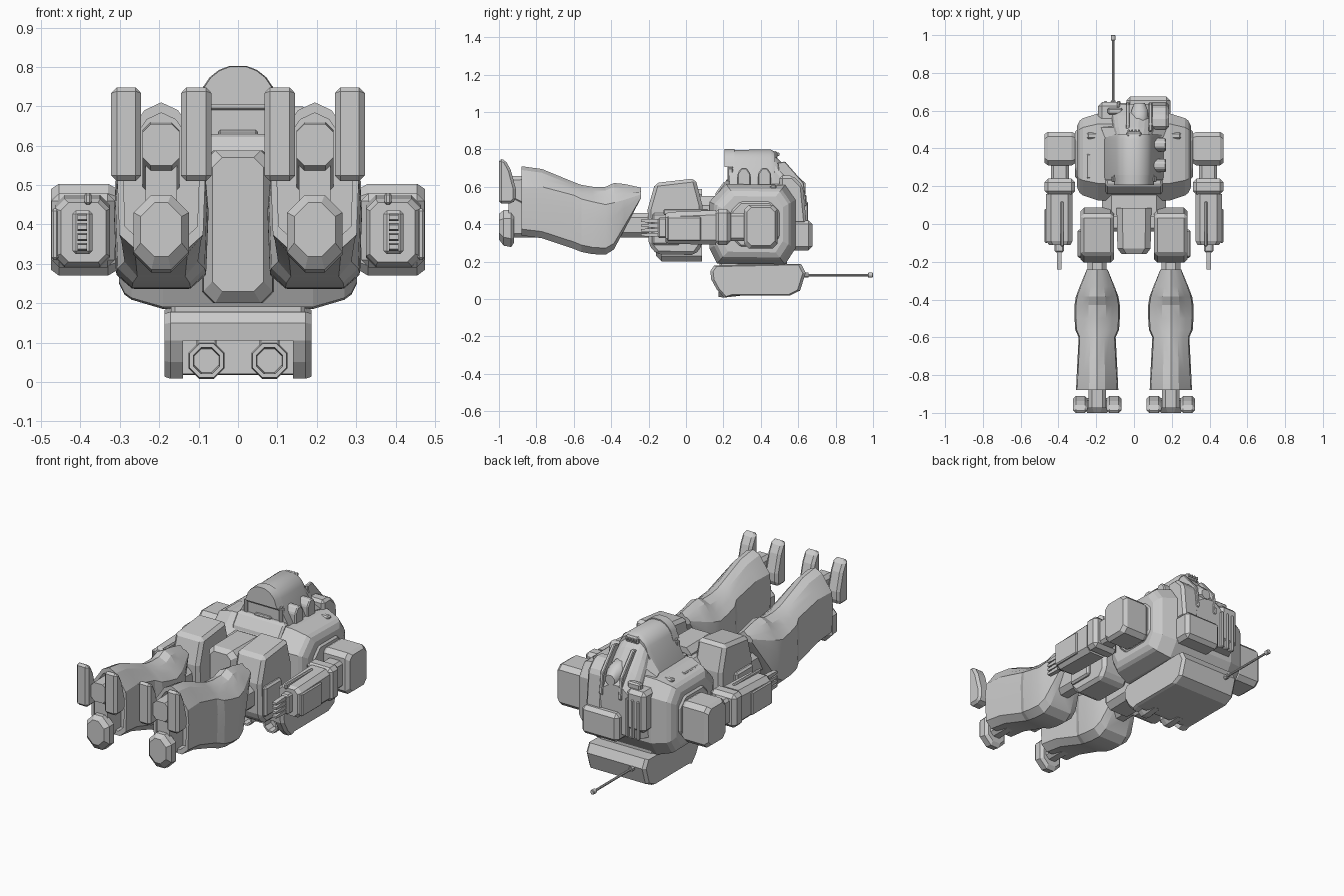
import bpy, bmesh, math

if "Cube" in bpy.data.objects:
    bpy.data.objects.remove(bpy.data.objects["Cube"])

grey = bpy.data.materials.new("plain grey")
grey.diffuse_color = (0.6, 0.6, 0.6, 1)
grey.use_nodes = True
grey.node_tree.nodes["Principled BSDF"].inputs["Base Color"].default_value = grey.diffuse_color


def place(axis, d, p):
    return {'x': (d, p[0], p[1]), 'y': (p[0], d, p[1]), 'z': (p[0], p[1], d)}[axis]


def loft(name, axis, rings, mirror=False, bevel=0):
    """Skin a list of (distance, profile) rings along an axis, capping both ends."""
    bm = bmesh.new()
    loops = [[bm.verts.new(place(axis, d, p)) for p in prof] for d, prof in rings]
    n = len(loops[0])
    for a, b in zip(loops, loops[1:]):
        for i in range(n):
            bm.faces.new((a[i], a[(i + 1) % n], b[(i + 1) % n], b[i]))
    bm.faces.new(loops[0][::-1])
    bm.faces.new(loops[-1])
    bmesh.ops.recalc_face_normals(bm, faces=bm.faces)
    me = bpy.data.meshes.new(name)
    bm.to_mesh(me)
    bm.free()
    me.materials.append(grey)
    ob = bpy.data.objects.new(name, me)
    bpy.context.collection.objects.link(ob)
    if bevel:
        m = ob.modifiers.new("bevel", 'BEVEL')
        m.width, m.segments, m.limit_method = bevel, 1, 'ANGLE'
    if mirror:
        m = ob.modifiers.new("mirror", 'MIRROR')
        m.use_mirror_merge = False
    return ob


def smooth(ob, angle=25):
    bpy.ops.object.select_all(action='DESELECT')
    ob.select_set(True)
    bpy.context.view_layer.objects.active = ob
    bpy.ops.object.shade_smooth_by_angle(angle=math.radians(angle))


def rect(a0, a1, b0, b1, c=0.0):
    """Rectangle with cut corners."""
    if not c:
        return [(a0, b0), (a1, b0), (a1, b1), (a0, b1)]
    return [(a0 + c, b0), (a1 - c, b0), (a1, b0 + c), (a1, b1 - c),
            (a1 - c, b1), (a0 + c, b1), (a0, b1 - c), (a0, b0 + c)]


def box(name, x, y, z, mirror=False, bevel=0.01):
    return loft(name, 'z', [(z[0], rect(*x, *y)), (z[1], rect(*x, *y))], mirror, bevel)


def prism(name, axis, prof, a, b, mirror=False, bevel=0):
    return loft(name, axis, [(a, prof), (b, prof)], mirror, bevel)


def circle(cx, cz, r, n=8):
    return [(cx + r * math.cos(math.tau * (i + .5) / n),
             cz + r * math.sin(math.tau * (i + .5) / n)) for i in range(n)]


def scaled(prof, s, c):
    return [(c[0] + (a - c[0]) * s, c[1] + (b - c[1]) * s) for a, b in prof]


def tube(name, cx, cz, r, r_in, y0, y1, depth, mirror=False):
    """Open-ended nozzle facing -y."""
    return loft(name, 'y', [(y1, circle(cx, cz, r * .8)), (y0 + .03, circle(cx, cz, r)),
                            (y0, circle(cx, cz, r * .93)), (y0, circle(cx, cz, r_in)),
                            (y0 + depth, circle(cx, cz, r_in * .9))], mirror)


LEG = 0.195


# Lower legs: shin ridge in front, rounded calf behind, hollow at the ankle
def shin(w, zb, zs, zt):
    half = [(.62 * w, zb), (w * .95, zb + (zs - zb) * .13), (w, zs - (zs - zb) * .3),
            (w * .94, zs), (w * .66, zs + (zt - zs) * .4), (w * .38, zt - .02)]
    return ([(LEG + x, z) for x, z in half] + [(LEG, zt)]
            + [(LEG - x, z) for x, z in reversed(half)])


ankle_end = shin(.112, .34, .60, .71)
hollow = scaled(ankle_end, .86, (LEG, .52))
smooth(loft("lower_leg", 'y', [(-.83, hollow), (-.88, hollow), (-.88, ankle_end)] + [
    (y, shin(*s)) for y, *s in (
        (-.77, .107, .325, .60, .695), (-.60, .098, .268, .555, .625),
        (-.56, .116, .252, .535, .61), (-.50, .12, .24, .52, .60), (-.43, .12, .237, .505, .60),
        (-.385, .113, .265, .515, .62), (-.33, .092, .37, .53, .615),
        (-.24, .055, .54, .56, .595))], True), 16)

# Feet: ankle, two toes and a heel
loft("ankle", 'y', [(-.975, rect(.148, .242, .55, .655, .02)),
                    (-.80, rect(.148, .242, .46, .66, .02))], True)
prism("ankle_link", 'y', rect(.155, .235, .40, .58, .02), -.95, -.80, True)
toe = [(-1, .51), (-.93, .51), (-.91, .53), (-.91, .59), (-.937, .69), (-.965, .742), (-1, .752)]
prism("inner_toe", 'x', toe, .067, .145, True, .018)
prism("outer_toe", 'x', toe, .246, .322, True, .018)
loft("heel", 'y', [(-1, rect(.143, .247, .318, .455, .035)),
                   (-.975, rect(.125, .265, .285, .475, .045)),
                   (-.935, rect(.125, .265, .278, .475, .045)),
                   (-.92, rect(.14, .25, .30, .455, .03))], True)
prism("heel_link", 'y', rect(.155, .235, .33, .45, .02), -.94, -.80, True)

# Thighs and hips
prism("thigh_link", 'y', rect(.145, .245, .33, .46, .025), -.36, -.15, True)
prism("thigh", 'x', [(-.2, .29), (-.155, .238), (.05, .236), (.088, .29), (.088, .5),
                     (.05, .645), (-.165, .62), (-.205, .48)], .107, .282, True, .018)
box("hip_side_plate", (.27, .3), (-.18, -.03), (.29, .46), True)
prism("hip_axle", 'x', rect(-.04, .06, .33, .45, .02), -.12, .12)
loft("crotch", 'y', [(-.16, rect(-.065, .065, .23, .57, .025)),
                     (-.13, rect(-.088, .088, .20, .588, .03)),
                     (.085, rect(-.092, .092, .20, .588, .03))])
prism("waist", 'y', rect(-.17, .17, .31, .55, .05), .04, .18)


# Torso: octagon profile narrowing toward the sides
def torso(s, x):
    prof = [(.125, .27), (.165, .19), (.53, .185), (.585, .27), (.585, .53),
            (.53, .61), (.215, .615), (.125, .52)]
    return (x, scaled(prof, s, (.36, .40)))


loft("torso", 'x', [torso(s, x) for s, x in (
    (.70, -.302), (.83, -.288), (.89, -.27), (1, -.19),
    (1, .19), (.89, .27), (.83, .288), (.70, .302))])
prism("side_frame", 'x', rect(.24, .50, .28, .52, .05), .28, .312, True, .01)
box("chest_plate", (-.25, -.20), (.24, .37), (.54, .602), bevel=.005)
box("shoulder_vent", (.185, .25), (.45, .485), (.54, .608), True, .008)
prism("belly_apron", 'x', [(.135, .45), (.16, .57), (.205, .63), (.24, .63), (.24, .45)],
      -.15, .15, bevel=.01)


# Tombstone cockpit on the chest: flared sides under a round roof
def arch(base_w, r, top, base):
    mid = top - r
    half = [(base_w, base), (base_w * .98, max(base, .615) if top > .72 else base + .05)]
    half += [(r * math.cos(a), mid + r * math.sin(a)) for a in (.15, .45, .75, 1.05, 1.35)]
    return half + [(-x, z) for x, z in reversed(half)]


smooth(loft("cockpit", 'y', [(.232, arch(.158, .098, .798, .5)), (.45, arch(.158, .10, .803, .5)),
                             (.475, arch(.152, .092, .79, .5))]), 35)
smooth(loft("cockpit_hood", 'y', [(.207, arch(.106, .094, .803, .705)),
                                  (.26, arch(.106, .098, .805, .705))]), 35)
box("cockpit_window_frame", (-.11, .11), (.222, .25), (.69, .71), bevel=.005)
for x in (-.12, .10):
    box("window_post", (x, x + .02), (.222, .25), (.62, .70), bevel=.004)
box("cockpit_slit", (-.05, .05), (.215, .25), (.62, .64), bevel=.005)
for y in (.275, .385):
    prism("side_vent", 'x', [(y, .58), (y + .07, .58), (y + .07, .67), (y + .05, .70),
                             (y + .02, .70), (y, .67)], .10, .17, bevel=.006)

# Sloping collar behind the cockpit, with the head set into it
loft("collar", 'y', [(.46, arch(.158, .095, .785, .3)), (.51, arch(.178, .11, .735, .3)),
                     (.575, arch(.178, .12, .655, .3)), (.635, arch(.15, .10, .57, .3))])
box("collar_lip", (-.04, .04), (.46, .49), (.75, .79), bevel=.008)
for i in range(4):
    box("lip_stud", (-.034 + .018 * i, -.022 + .018 * i), (.478, .50), (.765, .783), bevel=.003)
smooth(loft("head", 'y', [(.52, circle(.03, .63, .035)), (.55, circle(.03, .63, .05)),
                          (.60, circle(.03, .61, .048)), (.64, circle(.03, .59, .03))]), 45)
for x in (-.035, .085):
    prism("head_guard", 'x', [(.49, .73), (.53, .735), (.63, .62), (.645, .50), (.62, .48),
                              (.50, .60)], x - .008, x + .012, bevel=.004)
box("left_collar_box", (-.19, -.07), (.47, .645), (.34, .57), bevel=.02)
box("left_collar_hatch", (-.14, -.06), (.58, .615), (.56, .60), bevel=.008)
box("rear_box", (-.04, .192), (.52, .675), (.26, .42), bevel=.02)
prism("rear_box_upper", 'x', [(.5, .40), (.5, .66), (.57, .66), (.625, .605), (.645, .40)],
      .08, .185, bevel=.015)
for x in (-.16, -.125, -.09):
    box("rear_rib", (x, x + .018), (.63, .652), (.30, .52), bevel=.005)

# Arms: shoulder, elbow, forearm and fingers
box("shoulder_axle", (.28, .34), (.33, .46), (.32, .46), True)
loft("shoulder", 'x', [(.305, rect(.325, .475, .285, .49, .02)),
                       (.33, rect(.31, .488, .27, .503, .025)),
                       (.455, rect(.31, .488, .27, .503, .025)),
                       (.475, rect(.325, .475, .285, .49, .025))], True)
box("upper_arm", (.345, .44), (.20, .33), (.31, .46), True, .015)
box("elbow", (.312, .474), (.155, .24), (.29, .48), True, .02)
loft("forearm", 'y', [(-.11, rect(.335, .45, .305, .455, .02)),
                      (-.09, rect(.325, .465, .295, .465, .025)),
                      (.16, rect(.325, .465, .29, .475, .025))], True)
box("forearm_plate", (.455, .474), (-.10, .08), (.31, .44), True, .006)
box("forearm_guide", (.372, .39), (-.12, .12), (.45, .48), True, .005)
box("palm", (.37, .42), (-.15, -.10), (.325, .435), True, .008)
for i in range(4):
    z = .333 + i * .025
    prism("finger", 'x', [(-.14, z), (-.14, z + .02), (-.19, z + .02), (-.24, z + .016),
                          (-.24, z + .004), (-.19, z)], .383, .408, True)

# Backpack with a notch in its front for the twin nozzles, and an antenna
shell = [(.13, .15), (.15, .178), (.615, .188), (.64, .14), (.61, .045), (.555, .018)]
side = shell + [(.235, .018), (.205, .008), (.165, .05), (.135, .105)]
notch = shell + [(.25, .018), (.23, .02), (.23, .105), (.135, .105)]
rim = scaled(side, .94, (.38, .10))
loft("backpack", 'x', [(-.187, rim), (-.172, side), (-.14, side), (-.14, notch),
                       (.14, notch), (.14, side), (.172, side), (.187, rim)])
box("backpack_mount", (-.17, .17), (.18, .54), (.16, .24))
tube("nozzle", .08, .054, .05, .036, .175, .29, .05, True)
box("nozzle_bracket", (.055, .105), (.19, .28), (.09, .112), True, .004)
prism("antenna_base", 'y', circle(-.11, .128, .014), .62, .655)
prism("antenna_rod", 'y', circle(-.11, .128, .007), .64, .99)
prism("antenna_tip", 'y', circle(-.11, .128, .014), .972, 1.0, bevel=.003)
